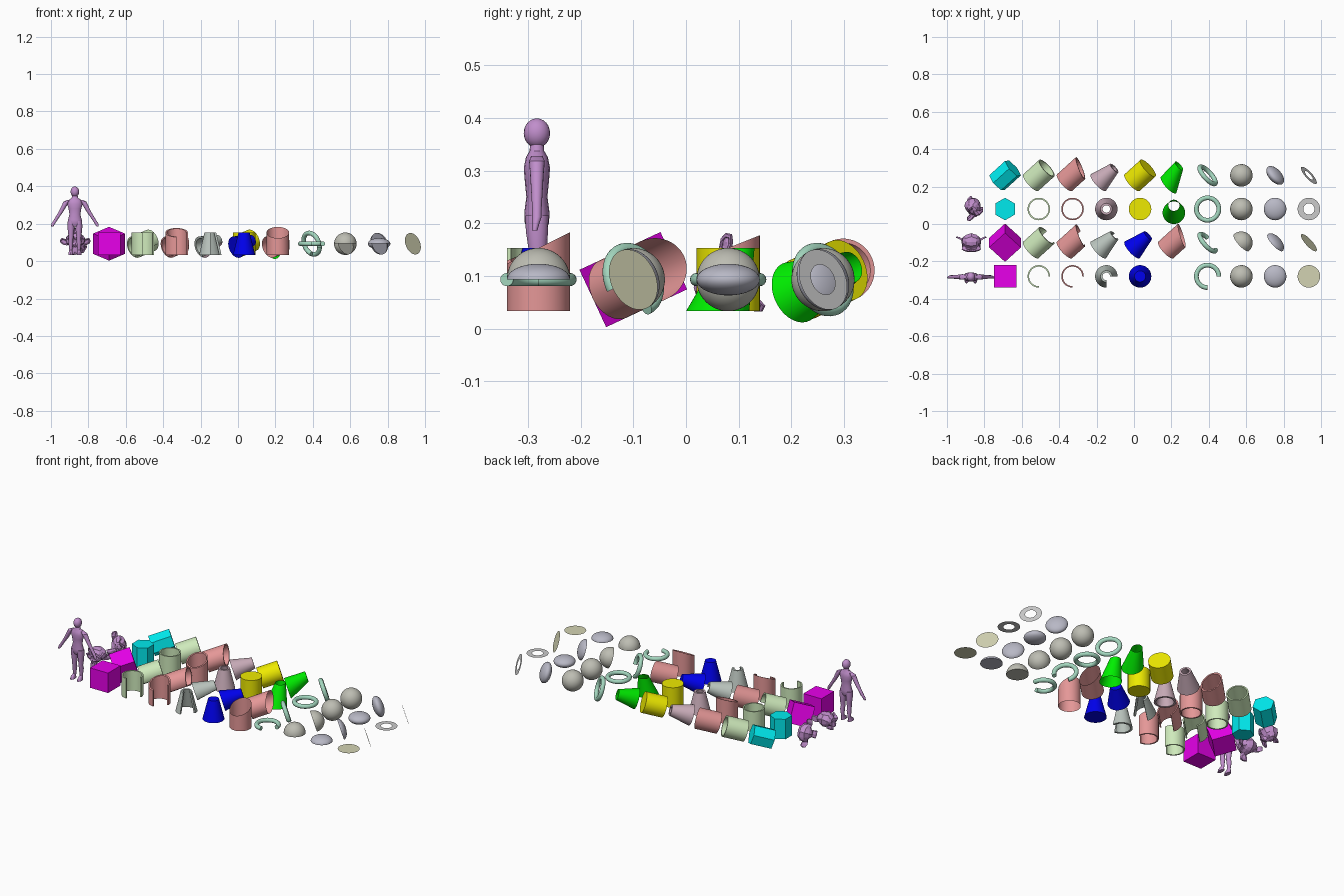
import bpy, bmesh, math
from mathutils import Matrix, Vector

if "Cube" in bpy.data.objects:
    bpy.data.objects.remove(bpy.data.objects["Cube"])

U = 0.06                      # radius / half height of every sample solid
ZC = 0.093                    # height of the solids' centres
TILT = (Matrix.Rotation(math.radians(-65), 4, 'X') @ Matrix.Rotation(math.radians(45), 4, 'Y')
        @ Matrix.Rotation(math.radians(90), 4, 'Z'))
COLORS = dict(purple=(.53, .27, .60), magenta=(.80, 0, .82), cyan=(0, .82, .85), lime=(.62, .82, .50),
              red=(.78, .31, .31), sage=(.49, .55, .51), mauve=(.58, .41, .48), blue=(0, 0, .85),
              yellow=(.85, .82, 0), green=(0, .86, 0), teal=(.37, .68, .52), olive=(.51, .51, .45),
              slate=(.48, .48, .56), beige=(.65, .65, .45), silver=(.63, .63, .63))


def paint(ob, color):
    m = bpy.data.materials.get(color) or bpy.data.materials.new(color)
    m.diffuse_color = (*COLORS[color], 1)
    m.use_nodes = True
    m.node_tree.nodes["Principled BSDF"].inputs["Base Color"].default_value = m.diffuse_color
    ob.data.materials.clear()
    ob.data.materials.append(m)


def place(col, row):
    return Vector((-0.87 + 0.1805 * col, -0.28 + 0.18 * row, ZC))


def finish(name, bm, color, smooth=True):
    bmesh.ops.remove_doubles(bm, verts=bm.verts, dist=1e-5)
    bmesh.ops.recalc_face_normals(bm, faces=bm.faces)
    me = bpy.data.meshes.new(name)
    bm.to_mesh(me)
    bm.free()
    ob = bpy.data.objects.new(name, me)
    bpy.context.collection.objects.link(ob)
    paint(ob, color)
    if smooth:
        bpy.ops.object.select_all(action='DESELECT')
        ob.select_set(True)
        bpy.context.view_layer.objects.active = ob
        bpy.ops.object.shade_smooth_by_angle(angle=math.radians(35))
    return ob


def revolve(prof, sweep=360, loop=False, slope=0, shift=0, seg=48, start=0):
    """Sweep (radius, height) points round z; slope slants the top, shift skews along y."""
    bm = bmesh.new()
    n = round(seg * sweep / 360)
    rings = []
    for i in range(n + (sweep < 360)):
        a = math.radians(start + sweep * i / n)
        ring = []
        for r, z in prof:
            y = r * math.sin(a)
            ring.append(bm.verts.new((r * math.cos(a), y + shift * z / U, z + (slope * y if z > 0 else 0))))
        rings.append(ring)
    k = len(prof)
    for i in range(n):
        A, B = rings[i], rings[(i + 1) % len(rings)]
        for j in range(k if loop else k - 1):
            q = (j + 1) % k
            bm.faces.new((A[j], B[j], B[q], A[q]))
    if sweep < 360 and loop:                      # end walls of a part sweep
        bm.faces.new(rings[0])
        bm.faces.new(rings[-1])
    bmesh.ops.dissolve_degenerate(bm, dist=1e-6, edges=bm.edges)
    return bm


def arc(rx, rz, a0, a1, n, cx=0):
    return [(max(0, cx + rx * math.cos(math.radians(a0 + (a1 - a0) * i / n))),
             rz * math.sin(math.radians(a0 + (a1 - a0) * i / n))) for i in range(n + 1)]


def pair(name, col, row, color, make, smooth=True):
    """An upright solid, and its tilted twin one row behind."""
    for r, word, rot in ((row, "upright", Matrix()), (row + 1, "tilted", TILT)):
        ob = finish(f"{word}_{name}", make(), color, smooth)
        ob.matrix_world = Matrix.Translation(place(col, r)) @ rot


def cube():
    bm = bmesh.new()
    bmesh.ops.create_cube(bm, size=2 * U)
    return bm


def rect(ro0, ro1, ri0, ri1):
    return [(ro0, -U), (ro1, U), (ri1, U), (ri0, -U)]


solid = [(0, -U), (U, -U), (U, U), (0, U)]
tube = rect(U, U, .052, .052)
cone_tube = rect(U, .031, .048, .02)
ring = arc(.0125, .0125, 0, 360, 16, U)[:-1]

# boxes and six-sided prisms
pair("box", 1, 0, "magenta", cube, False)
pair("hexagonal_prism", 1, 2, "cyan", lambda: revolve(solid, seg=6, start=90), False)
# straight, slanted and tapered tubes, as three-quarter and full sweeps; full and part rings
for row, sweep, word in ((0, 270, "part"), (2, 360, "full")):
    pair(word + "_tube", 2, row, "lime", lambda: revolve(tube, sweep, True))
    pair(word + "_slanted_tube", 3, row, "red", lambda: revolve(tube, sweep, True, slope=.4))
    pair(word + "_tapered_tube", 4, row, "mauve" if row else "sage", lambda: revolve(cone_tube, sweep, True))
    pair(word + "_torus", 7, row, "teal", lambda: revolve(ring, sweep, True))
# cone, cylinder, open slanted pipe, open skewed cone
pair("cone", 5, 0, "blue", lambda: revolve([(0, -U), (U, -U), (U / 2, U), (0, U)]))
pair("cylinder", 5, 2, "yellow", lambda: revolve(solid))
pair("open_slanted_pipe", 6, 0, "red", lambda: revolve([(U, -U), (U, U)], slope=.5))
pair("open_skewed_cone", 6, 2, "green", lambda: revolve([(U, -U), (U / 2, U)], shift=.02))
# domes, spheres, shallow dishes, ellipsoids
for col, h, color, a, b in ((8, U, "olive", "dome", "sphere"), (9, U / 2, "slate", "dish", "ellipsoid")):
    pair(a, col, 0, color, lambda: revolve([(0, 0)] + arc(U, h, 0, 90, 12)))
    pair(b, col, 2, color, lambda: revolve(arc(U, h, -90, 90, 24)))
# flat discs and flat rings
pair("disc", 10, 0, "beige", lambda: revolve([(0, 0), (U, 0)]))
pair("flat_ring", 10, 2, "silver", lambda: revolve([(U / 2, 0), (U, 0)]))

# monkey heads
for row, rot, word in ((1, Matrix(), "upright"), (2, TILT, "tilted")):
    bpy.ops.mesh.primitive_monkey_add(size=2 * U)
    ob = bpy.context.object
    ob.name = word + "_monkey_head"
    ob.matrix_world = Matrix.Translation(place(0, row)) @ rot
    paint(ob, "purple")


# standing figure, lofted from level rings (x, y, z, half width, half depth)
def loft(bm, rings, side=1, n=16):
    prev = None
    for x, y, z, rx, ry in rings:
        cur = [bm.verts.new((side * (x + rx * math.cos(t)), y + ry * math.sin(t), z))
               for t in (2 * math.pi * i / n for i in range(n))]
        if prev:
            for i in range(n):
                bm.faces.new((prev[i], prev[(i + 1) % n], cur[(i + 1) % n], cur[i]))
        else:
            bm.faces.new(cur)
        prev = cur
    bm.faces.new(prev)


torso = [(0, 0, .185, .020, .016), (0, 0, .20, .037, .023), (0, 0, .22, .037, .024), (0, 0, .25, .029, .020),
         (0, 0, .28, .034, .023), (0, 0, .305, .041, .025), (0, 0, .325, .036, .021),
         (0, 0, .337, .018, .014), (0, 0, .36, .012, .012)]
arm = [(.030, 0, .328, .010, .010), (.046, 0, .318, .015, .015), (.058, 0, .295, .014, .013),
       (.076, 0, .262, .012, .011), (.098, 0, .228, .010, .009), (.108, 0, .212, .010, .009),
       (.116, -.002, .200, .010, .007), (.121, -.004, .186, .006, .005)]
leg = [(.020, 0, .215, .018, .022), (.021, 0, .185, .019, .021), (.021, .002, .145, .015, .017),
       (.021, 0, .120, .012, .014), (.022, .004, .100, .013, .015), (.022, .003, .060, .008, .010),
       (.023, -.008, .046, .011, .022), (.023, -.010, .034, .012, .025)]
bm = bmesh.new()
loft(bm, torso)
for s in (-1, 1):
    loft(bm, arm, s)
    loft(bm, leg, s)
bmesh.ops.create_uvsphere(bm, u_segments=20, v_segments=12, radius=1,
                          matrix=Matrix.Translation((0, 0, .371)) @ Matrix.Diagonal((.023, .025, .028, 1)))
figure = finish("standing_figure", bm, "purple")
figure.location = (-0.872, -0.283, 0)
